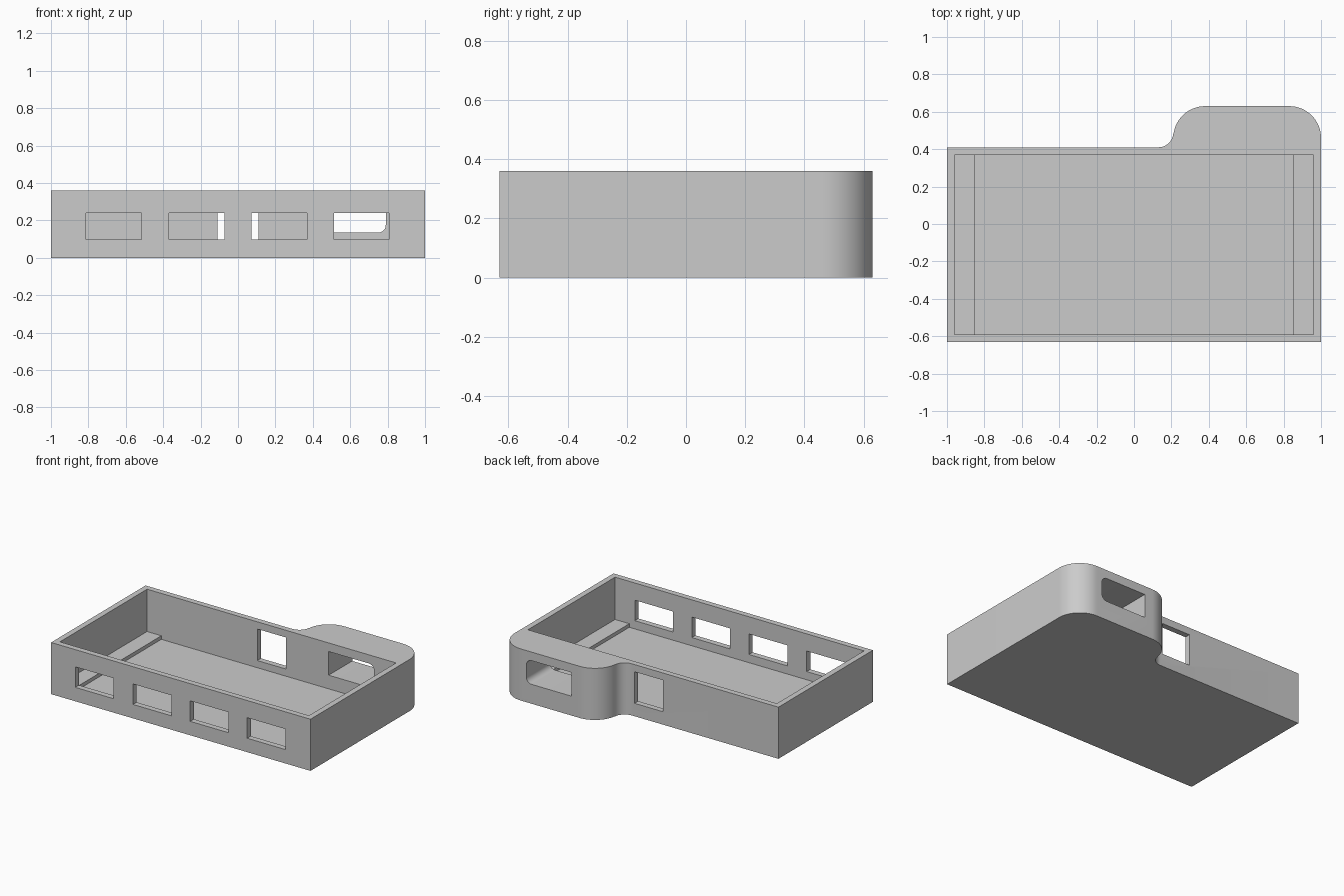
import bpy, bmesh, math
from mathutils import Vector

default = bpy.data.objects.get("Cube")
if default:
    bpy.data.objects.remove(default, do_unlink=True)

HEIGHT, WALL = 0.36, 0.04
FRONT, BACK, LOBE_BACK = -0.63, 0.41, 0.63
INNER_FRONT, INNER_BACK = FRONT + WALL, BACK - WALL


def arc(cx, cy, r, start, end, steps):
    """Points along an arc, angles in degrees."""
    angles = [math.radians(start + (end - start) * i / steps) for i in range(steps + 1)]
    return [(cx + r * math.cos(a), cy + r * math.sin(a)) for a in angles]


def rect(x0, x1, z0, z1):
    return [(x0, z0), (x1, z0), (x1, z1), (x0, z1)]


def prism(name, profile, axis, low, high):
    """Extrude a flat profile along z (xy profile) or y (xz profile)."""
    def place(p, d):
        return (p[0], p[1], d) if axis == "z" else (p[0], d, p[1])
    bm = bmesh.new()
    face = bm.faces.new([bm.verts.new(place(p, low)) for p in profile])
    ext = bmesh.ops.extrude_face_region(bm, geom=[face])
    moved = [g for g in ext["geom"] if isinstance(g, bmesh.types.BMVert)]
    shift = Vector(place((0, 0), high - low))
    bmesh.ops.translate(bm, verts=moved, vec=shift)
    bmesh.ops.recalc_face_normals(bm, faces=bm.faces)
    mesh = bpy.data.meshes.new(name)
    bm.to_mesh(mesh)
    bm.free()
    obj = bpy.data.objects.new(name, mesh)
    bpy.context.collection.objects.link(obj)
    return obj


# Outer tray with the rounded lobe on its back left corner
R = 0.17
blend = math.degrees(math.atan2(0.03, -0.25))
outline = [(-1, FRONT), (1, FRONT)]
outline += arc(1 - R, LOBE_BACK - R, R, 0, 90, 16)
outline += arc(0.38, LOBE_BACK - R, R, 90, blend, 16)
outline += arc(0.13, BACK + 0.08, 0.08, blend - 180, -90, 10)
outline += [(-1, BACK)]
tray = prism("tray", outline, "z", 0, HEIGHT)

# Cavity, leaving a raised ledge at each end of the floor
half = [(0.85, 0.04), (0.85, 0.065), (0.96, 0.065), (0.96, 0.5)]
cavity = half + [(-x, z) for x, z in reversed(half)]
cutters = [prism("cavity_cutter", cavity, "y", INNER_FRONT, INNER_BACK)]

# Four front windows
for centre in (-0.665, -0.22, 0.22, 0.66):
    opening = rect(centre - 0.148, centre + 0.148, 0.097, 0.24)
    cutters.append(prism("window_cutter", opening, "y", FRONT - 0.1, INNER_FRONT + 0.02))

# Square port in the back wall
cutters.append(prism("port_cutter", rect(-0.11, 0.11, 0.09, 0.31), "y",
                     INNER_BACK - 0.02, BACK + 0.1))

# Tunnel through the lobe, rounded on its outer side
r = 0.04
tunnel = [(0.44, 0.30), (0.44, 0.135)]
tunnel += arc(0.79 - r, 0.135 + r, r, -90, 0, 8)
tunnel += arc(0.79 - r, 0.30 - r, r, 0, 90, 8)
cutters.append(prism("tunnel_cutter", tunnel, "y", INNER_BACK - 0.02, LOBE_BACK + 0.1))

# Cut all openings
bpy.ops.object.select_all(action="DESELECT")
bpy.context.view_layer.objects.active = tray
tray.select_set(True)
for cutter in cutters:
    cutter.hide_render = True
    mod = tray.modifiers.new("cut", "BOOLEAN")
    mod.operation = "DIFFERENCE"
    mod.solver = "EXACT"
    mod.object = cutter
    bpy.ops.object.modifier_apply(modifier=mod.name)
    bpy.data.objects.remove(cutter, do_unlink=True)

# Single grey finish
grey = bpy.data.materials.new("light_grey")
grey.use_nodes = True
colour = (0.6, 0.6, 0.6, 1)
grey.diffuse_color = colour
grey.node_tree.nodes["Principled BSDF"].inputs["Base Color"].default_value = colour
tray.data.materials.clear()
tray.data.materials.append(grey)
bpy.ops.object.shade_smooth_by_angle(angle=math.radians(30))
